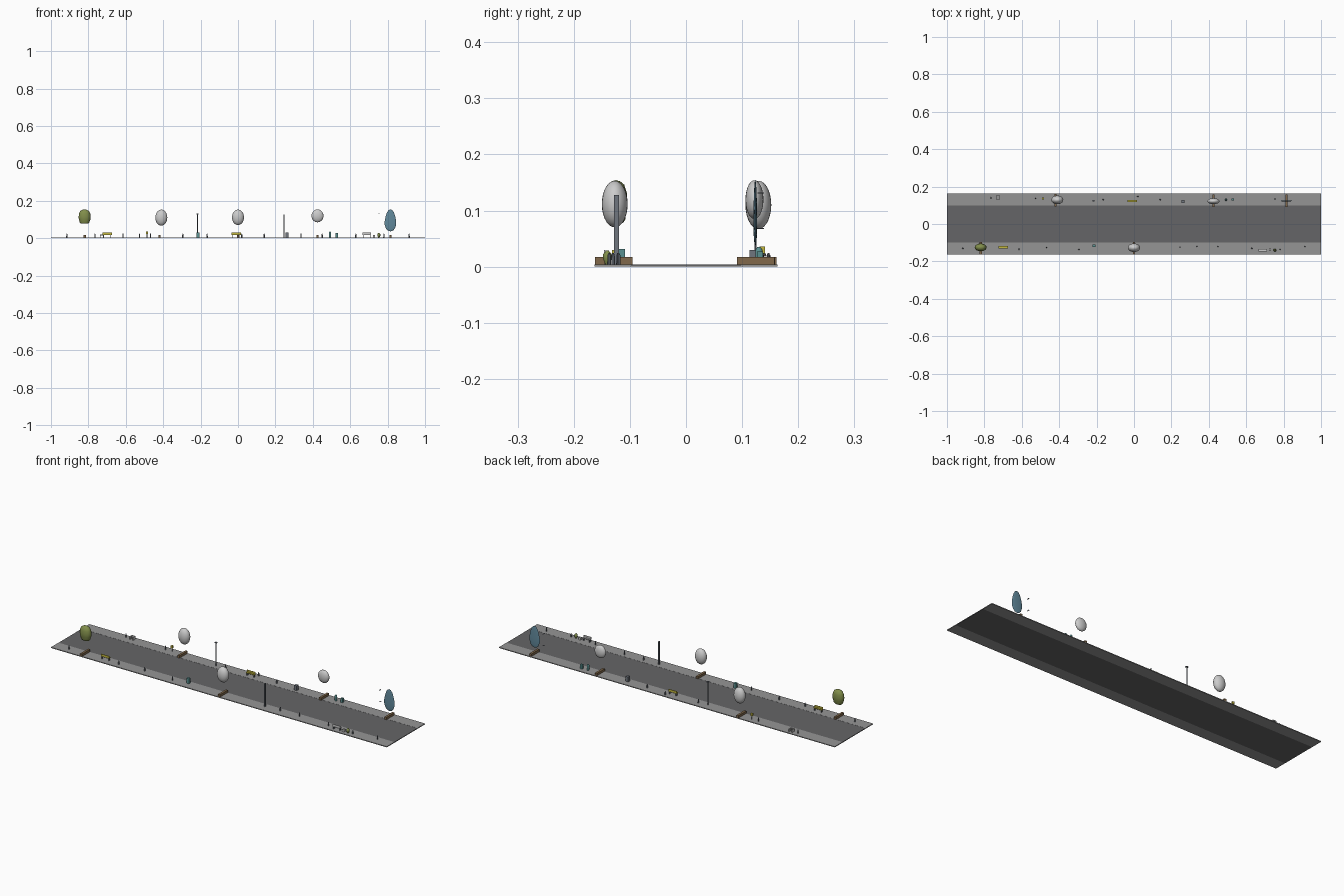
import bpy, math

def material(name, rgb):
    m = bpy.data.materials.new(name)
    m.diffuse_color = (*rgb, 1)
    return m

ASPHALT = material("asphalt", (0.13, 0.13, 0.135))
PAVING = material("paving", (0.30, 0.30, 0.30))
WOOD = material("wood", (0.22, 0.14, 0.07))
OLIVE = material("olive", (0.22, 0.27, 0.07))
BLUE = material("blue", (0.12, 0.25, 0.33))
TEAL = material("teal", (0.10, 0.28, 0.28))
YELLOW = material("yellow", (0.55, 0.48, 0.05))
STEEL = material("steel", (0.16, 0.18, 0.21))
TOP = 0.004  # ground level

def mesh_object(name, verts, faces, mat=None):
    me = bpy.data.meshes.new(name)
    me.from_pydata(verts, [], faces)
    ob = bpy.data.objects.new(name, me)
    bpy.context.collection.objects.link(ob)
    if mat:
        me.materials.append(mat)
    return ob

def box(name, x, y, z0, z1, sx, sy, mat=None):
    v = [(x + i * sx / 2, y + j * sy / 2, z) for z in (z0, z1)
         for i, j in ((-1, -1), (1, -1), (1, 1), (-1, 1))]
    f = [(3, 2, 1, 0), (4, 5, 6, 7)] + [(i, (i + 1) % 4, (i + 1) % 4 + 4, i + 4) for i in range(4)]
    return mesh_object(name, v, f, mat)

def lathe(name, x, y, profile, mat=None, squash=1.0, n=12, smooth=True):
    """Spin (radius, z) pairs; squash flattens the result along y."""
    v, f = [], []
    for r, z in profile:
        for k in range(n):
            a = math.tau * k / n
            v.append((x + r * math.cos(a), y + squash * r * math.sin(a), z))
    for i in range(len(profile) - 1):
        for k in range(n):
            a, b = i * n + k, i * n + (k + 1) % n
            f.append((a, b, b + n, a + n))
    f += [tuple(reversed(range(n))), tuple(range(len(v) - n, len(v)))]
    ob = mesh_object(name, v, f, mat)
    if smooth:
        bpy.context.view_layer.objects.active = ob
        ob.select_set(True)
        bpy.ops.object.shade_smooth_by_angle(angle=math.radians(40))
        ob.select_set(False)
    return ob

def crown(name, x, y, z0, z1, squash):
    c, h = (z0 + z1) / 2, (z1 - z0) / 2
    prof = [(max(0.0005, 0.032 * math.sin(math.pi * i / 14)), c - h * math.cos(math.pi * i / 14))
            for i in range(15)]
    lathe(name, x, y, prof, None, squash, 24)

# Road and pavements
box("road", 0, 0, 0, TOP - 0.0005, 2, 0.196, ASPHALT)
for s, side in ((-1, "front"), (1, "back")):
    box(side + "_pavement", 0, s * 0.1305, 0, TOP, 2, 0.065, PAVING)

# Low timber bars under each tree crown
for x, y in ((-0.82, -0.129), (-0.42, 0.128), (0, -0.129), (0.425, 0.125), (0.815, 0.124)):
    box("tree_base", x, y, TOP - 0.001, 0.017, 0.012, 0.067, WOOD)

# Rounded crowns
crown("round_crown_left", -0.41, 0.129, 0.067, 0.153, 0.72)
crown("round_crown_middle", 0, -0.127, 0.070, 0.153, 0.72)
crown("round_crown_right", 0.425, 0.122, 0.085, 0.154, 0.5)

# Lumpy olive crown
lathe("olive_crown", -0.82, -0.125,
      [(0.010, 0.080), (0.020, 0.078), (0.026, 0.084), (0.027, 0.092), (0.031, 0.100),
       (0.032, 0.115), (0.030, 0.132), (0.023, 0.146), (0.012, 0.152), (0.001, 0.154)],
      OLIVE, 0.65, 16)

# Flat teardrop crown
lathe("teardrop_crown", 0.815, 0.1235,
      [(0.001, 0.037), (0.014, 0.041), (0.024, 0.052), (0.031, 0.072), (0.031, 0.090),
       (0.026, 0.115), (0.019, 0.137), (0.010, 0.150), (0.001, 0.154)],
      BLUE, 0.11, 20)

# Street poles
lathe("lamp_pole", -0.217, 0.124, [(0.003, TOP), (0.002, 0.02), (0.002, 0.127)], STEEL, n=8)
box("lamp_cap", -0.217, 0.124, 0.127, 0.131, 0.012, 0.010, STEEL)
box("flat_pole", 0.247, -0.1235, TOP, 0.128, 0.005, 0.009, STEEL)

# Benches: slab seat on two legs, low backrest
def bench(x, y, s, mat, w=0.05):
    box("bench_seat", x, y, 0.017, 0.021, w, 0.013, mat)
    box("bench_back", x, y + s * 0.005, 0.021, 0.030, w, 0.003, mat)
    for d in (-1, 1):
        box("bench_leg", x + d * w * 0.4, y, TOP, 0.017, 0.003, 0.010, STEEL)

bench(-0.70, -0.125, -1, YELLOW)
bench(-0.01, 0.123, 1, YELLOW)
bench(0.688, -0.140, -1, None, 0.045)

# Cabinets and bins
box("cabinet_left", -0.214, -0.116, TOP, 0.031, 0.015, 0.014, TEAL)
box("cabinet_middle", 0.262, 0.121, TOP, 0.030, 0.016, 0.016, STEEL)
lathe("tall_bin", 0.492, 0.130, [(0.0055, TOP), (0.0065, 0.030), (0.003, 0.035)], TEAL, n=10)
box("short_bin", 0.528, 0.132, TOP, 0.027, 0.011, 0.011, TEAL)
box("planter_box", 0.727, -0.138, TOP, 0.016, 0.012, 0.012)
lathe("shrub", 0.753, -0.140, [(0.004, TOP), (0.008, 0.014), (0.008, 0.022), (0.002, 0.029)], OLIVE, n=10)

# Square open frame on the back pavement
for d in (-1, 1):
    box("frame_side", -0.727 + d * 0.009, 0.141, TOP, 0.020, 0.003, 0.021)
    box("frame_rail", -0.727, 0.141 + d * 0.009, 0.015, 0.020, 0.018, 0.003)

# Yellow post with a raised head
lathe("yellow_post", -0.487, 0.136, [(0.002, TOP), (0.002, 0.023)], STEEL, n=8)
box("yellow_post_head", -0.487, 0.136, 0.023, 0.036, 0.011, 0.010, YELLOW)

# Tiny fittings beside the teardrop tree
for z in (0.068, 0.131):
    box("small_fitting", 0.754, 0.133, z - 0.001, z + 0.001, 0.004, 0.012, STEEL)

# Bollards along both pavements
for x, y in ((-0.765, 0.14), (-0.527, 0.136), (-0.165, 0.130), (0.02, 0.147), (0.14, 0.130),
             (-0.915, -0.13), (-0.615, -0.135), (-0.468, -0.125), (-0.295, -0.136),
             (0.337, -0.121), (0.45, -0.12), (0.63, -0.13), (0.78, -0.137), (0.915, -0.12)):
    lathe("bollard", x, y, [(0.0035, TOP), (0.003, 0.020), (0.0015, 0.024)], STEEL, n=8)
